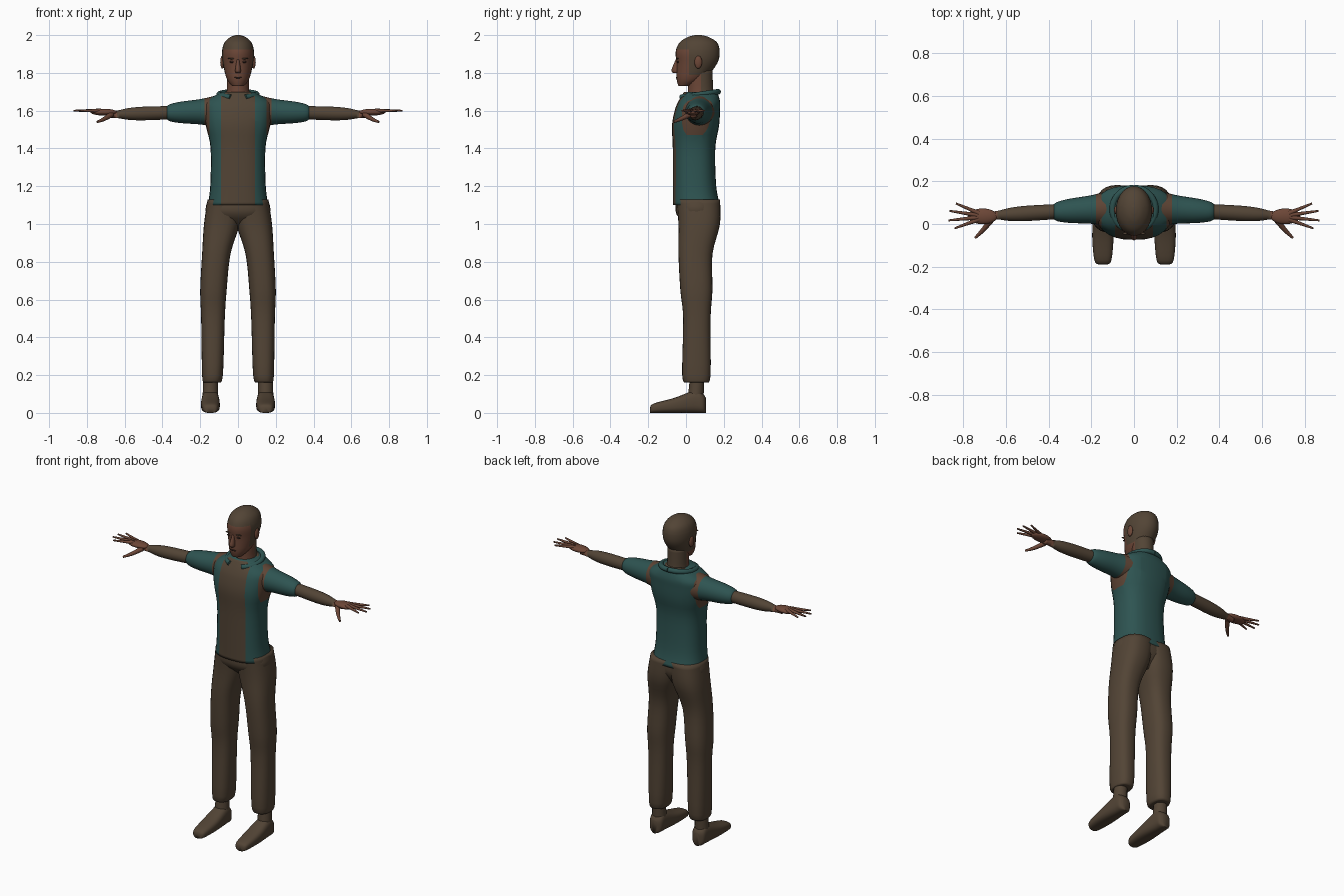
import bpy, bmesh, math
from mathutils import Vector

old = bpy.data.objects.get("Cube")
if old:
    bpy.data.objects.remove(old, do_unlink=True)


def material(name, *rgb):
    m = bpy.data.materials.new(name)
    m.use_nodes = True
    m.diffuse_color = (*rgb, 1)
    shader = m.node_tree.nodes["Principled BSDF"]
    shader.inputs["Base Color"].default_value = (*rgb, 1)
    shader.inputs["Roughness"].default_value = 0.8
    return m


brown = material("dark brown cloth", .085, .058, .036)
teal = material("dark teal cloth", .027, .088, .083)
skin = material("skin", .15, .062, .038)
seam = material("seam brown", .11, .058, .035)
dark = material("dark features", .04, .02, .015)


def add_object(name, data, materials, mirror):
    """Link the data as an object with its materials and optional mirror twin."""
    for m in materials:
        data.materials.append(m)
    ob = bpy.data.objects.new(name, data)
    bpy.context.collection.objects.link(ob)
    if mirror:
        ob.modifiers.new("mirror", "MIRROR").use_mirror_merge = False


def finish(name, bm, materials, rule=None, mirror=False, cuts=()):
    """Cut along planes, colour the faces by a rule and shade smooth."""
    for axis, value in cuts:
        point, normal = Vector(), Vector()
        point[axis], normal[axis] = value, 1
        bmesh.ops.bisect_plane(bm, geom=bm.verts[:] + bm.edges[:] + bm.faces[:],
                               plane_co=point, plane_no=normal)
    bmesh.ops.recalc_face_normals(bm, faces=bm.faces[:])
    for face in bm.faces:
        face.smooth = True
        if rule:
            face.material_index = rule(face.calc_center_median())
    mesh = bpy.data.meshes.new(name)
    bm.to_mesh(mesh)
    bm.free()
    add_object(name, mesh, materials, mirror)


def spline(before, start, end, after, t):
    """Smooth value between start and end."""
    rise, fall = (end - before) / 2, (after - start) / 2
    gap = end - start
    return start + t * (rise + t * (3 * gap - 2 * rise - fall + t * (rise + fall - 2 * gap)))


def loft(name, axis, rings, materials, square=2, steps=4, segments=28, **options):
    """Rounded skin through rings of position, then low and high on the other axes."""
    padded = [rings[0], *rings, rings[-1]]
    dense = [[spline(*values, s / steps) for values in zip(*padded[i:i + 4])]
             for i in range(len(rings) - 1) for s in range(steps)]
    dense.append(rings[-1])
    bm = bmesh.new()
    others = [i for i in range(3) if i != axis]
    loops = []
    for position, *limits in dense:
        loop = []
        for k in range(segments):
            angle = math.tau * k / segments
            p = Vector()
            p[axis] = position
            for other, low, high, wave in zip(others, limits[::2], limits[1::2],
                                              (math.cos(angle), math.sin(angle))):
                bulge = math.copysign(abs(wave) ** (2 / square), wave)
                p[other] = (low + high) / 2 + bulge * (high - low) / 2
            loop.append(bm.verts.new(p))
        loops.append(loop)
    for lower, upper in zip(loops, loops[1:]):
        for k in range(segments):
            bm.faces.new((lower[k - 1], lower[k], upper[k], upper[k - 1]))
    bm.faces.new(loops[0])
    bm.faces.new(loops[-1])
    finish(name, bm, materials, **options)


def centred(*rings):
    """Rings of height, half width, front and back, symmetric about x."""
    return [(z, -half, half, front, back) for z, half, front, back in rings]


def arm(name, sections, materials, **options):
    """Round arm section of position and radius, following the line of the arm."""
    rings = []
    for x, r in sections:
        y, z = .08 - .06 * x, 1.6 - .03 * x
        rings.append((x, y - r, y + r, z - r, z + r))
    loft(name, 0, rings, materials, mirror=True, **options)


def tube(name, points, radius, mat, tip=1):
    """Mirrored round tube along a smooth path, narrowing to the tip."""
    curve = bpy.data.curves.new(name, "CURVE")
    curve.dimensions = "3D"
    curve.bevel_depth = radius
    curve.use_fill_caps = True
    path = curve.splines.new("BEZIER")
    path.bezier_points.add(len(points) - 1)
    for i, (bezier, point) in enumerate(zip(path.bezier_points, points)):
        bezier.co = point
        bezier.radius = 1 + (tip - 1) * i / (len(points) - 1)
        bezier.handle_left_type = bezier.handle_right_type = "AUTO"
    add_object(name, curve, [mat], True)


def ball(name, centre, size, mat, mirror=True):
    bm = bmesh.new()
    bmesh.ops.create_uvsphere(bm, u_segments=20, v_segments=12, radius=1)
    for v in bm.verts:
        v.co = Vector(centre) + v.co * Vector(size)
    finish(name, bm, [mat], mirror=mirror)


# Trousers
loft("hips", 2, centred((.97, .05, .03, .12), (1.05, .165, -.05, .17), (1.13, .16, -.05, .17)),
     [brown], square=2.4)
loft("trouser_leg", 2, [(.16, .1, .18, 0, .11), (.2, .08, .19, -.02, .13),
                        (.5, .07, .195, -.015, .13), (.65, .06, .2, -.03, .14),
                        (.84, .04, .19, -.04, .14), (1, -.01, .18, -.04, .18),
                        (1.13, -.03, .16, -.05, .18)], [brown], square=2.5, mirror=True)

# Shoes and ankles
foot = .146
shoe_sections = [(-.19, .02, .03), (-.17, .04, .05), (-.06, .05, .08),
                 (.05, .045, .12), (.09, .04, .1), (.105, .02, .08)]
loft("shoe", 1, [(y, foot - half, foot + half, 0, top) for y, half, top in shoe_sections],
     [brown], square=2.8, mirror=True)
tube("ankle", [(foot, .05, .06), (foot, .06, .2)], .042, brown, tip=.9)

# Shirt body: brown front panel, teal sides and back, seam band at the armholes
panel, armhole, armpit = .09, .152, 1.47


def shirt_rule(c):
    if abs(c.x) < panel and c.y < 0:
        return 0
    return 2 if abs(c.x) > armhole and c.z > armpit else 1


loft("shirt_body", 2, centred((1.1, .16, -.07, .18), (1.2, .147, -.07, .16),
                              (1.4, .145, -.07, .155), (1.52, .17, -.074, .175),
                              (1.6, .182, -.06, .18), (1.65, .17, -.04, .18),
                              (1.7, .085, -.01, .165)),
     [brown, teal, seam], square=2.5, rule=shirt_rule,
     cuts=[(2, armpit)] + [(0, side * x) for side in (-1, 1) for x in (panel, armhole)])

# Arms and hands
cuff, wrist = .178, .64
arm("sleeve", [(.11, .085), (.2, .067), (.3, .057), (.36, .045), (.38, .03)],
    [teal, seam], rule=lambda c: int(c.x < cuff), cuts=[(0, cuff)])
arm("forearm", [(.35, .035), (.5, .036), (.58, .031), (.64, .02), (.69, .018)],
    [brown, skin], rule=lambda c: int(c.x > wrist), cuts=[(0, wrist)])
ball("palm", (.71, .036, 1.592), (.07, .037, .018), skin)
knuckle = Vector((.69, .035, 1.6))
for i, name in enumerate(("index", "middle", "ring", "little")):
    angle = .25 * i - .35
    reach = (.19 - .02 * abs(i - 1.4)) * Vector((math.cos(angle), math.sin(angle), 0))
    tube(name + "_finger", [knuckle + reach * t for t in (.25, .6, 1)], .011, skin, tip=.4)
tube("thumb", [(.67, .02, 1.58), (.71, -.03, 1.555), (.745, -.065, 1.54)], .015, skin, tip=.4)

# Neck and head: skin in front, brown crown and back
nape, temple, hairline, jaw = .08, .015, 1.925, 1.79


def head_rule(c):
    face = c.y < temple and c.z < hairline
    return int(face or c.z < jaw and c.y < nape)


loft("neck", 2, centred((1.64, .075, 0, .16), (1.7, .06, .01, .145), (1.82, .06, .01, .14)),
     [brown, skin], rule=lambda c: int(c.y < nape), cuts=[(1, nape)])
loft("head", 2, centred((1.73, .03, -.04, .02), (1.77, .06, -.05, .1), (1.85, .08, -.05, .165),
                        (1.91, .085, -.055, .178), (1.96, .072, -.035, .165),
                        (1.99, .04, .01, .12), (2, .01, .05, .08)),
     [brown, skin], rule=head_rule,
     cuts=[(1, temple), (1, nape), (2, hairline), (2, jaw)])

# Face details
loft("nose", 2, centred((1.8, .012, -.068, -.03), (1.815, .015, -.077, -.03),
                        (1.87, .007, -.055, -.03)), [skin], segments=16)
ball("ear", (.083, .065, 1.857), (.011, .02, .034), skin)
ball("eye", (.032, -.043, 1.858), (.014, .004, .005), dark)
ball("eyebrow", (.034, -.044, 1.876), (.02, .006, .004), brown)
ball("mouth", (0, -.05, 1.775), (.022, .004, .004), dark, mirror=False)

# Collars: arcs from the throat round to the nape
for name, width, thick, mat in (("collar", .1, .015, teal), ("inner_collar", .07, .01, brown)):
    arc = [math.pi * k / 8 for k in range(1, 9)]
    tube(name, [(width * math.sin(a), .07 - width * math.cos(a), 1.685 - .015 * math.cos(a))
                for a in arc], thick, mat)
